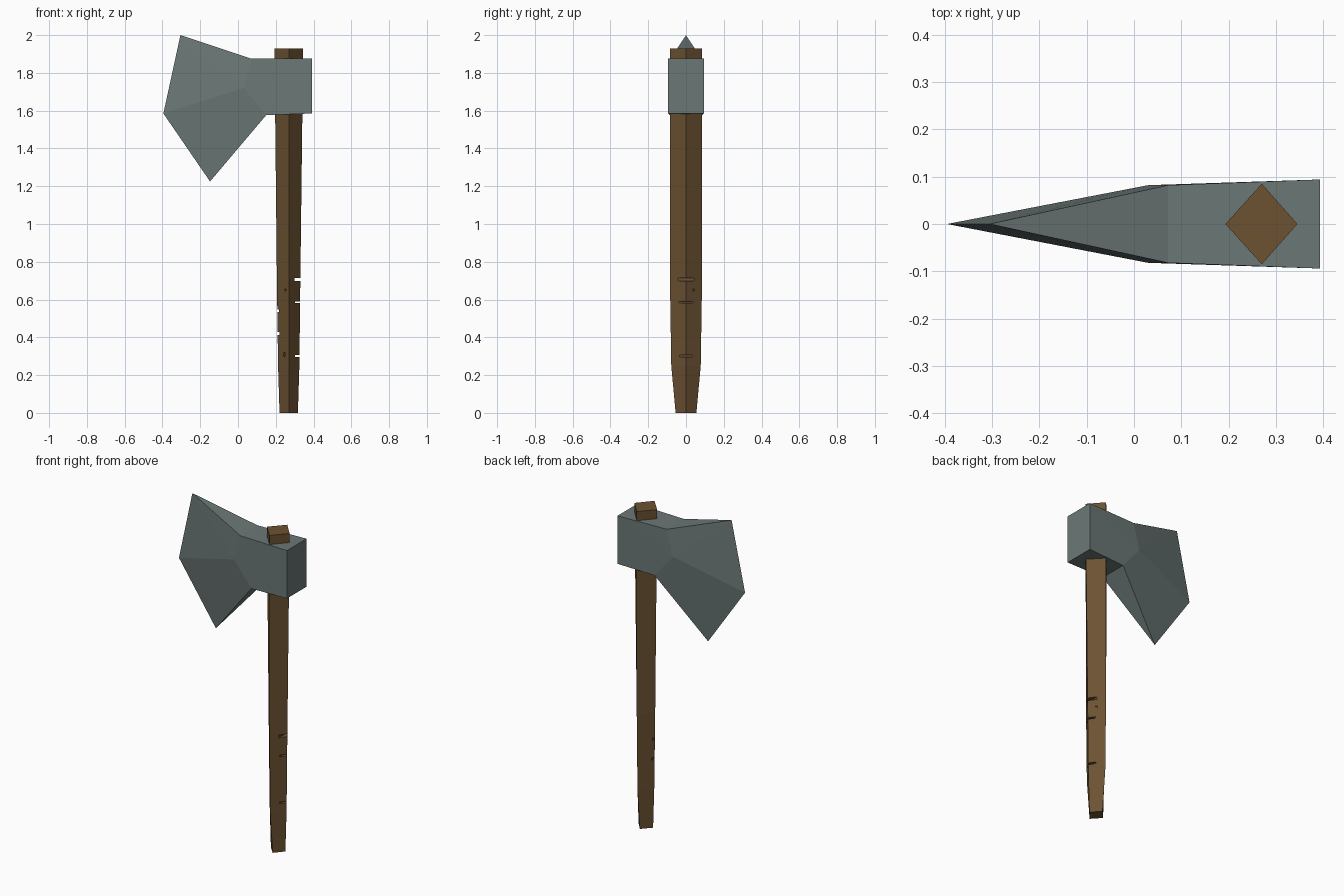
import bpy, bmesh, math
from mathutils import Matrix

if "Cube" in bpy.data.objects:
    bpy.data.objects.remove(bpy.data.objects["Cube"])


def material(name, rgb):
    m = bpy.data.materials.new(name)
    m.diffuse_color = (*rgb, 1)
    m.use_nodes = True
    m.node_tree.nodes["Principled BSDF"].inputs["Base Color"].default_value = m.diffuse_color
    return m


def add_object(name, bm, mat):
    bmesh.ops.recalc_face_normals(bm, faces=bm.faces[:])
    me = bpy.data.meshes.new(name)
    bm.to_mesh(me)
    bm.free()
    me.materials.append(mat)
    ob = bpy.data.objects.new(name, me)
    bpy.context.collection.objects.link(ob)
    return ob


wood = material("brown wood", (0.15, 0.084, 0.032))
steel = material("grey steel", (0.148, 0.187, 0.183))

# Handle: tapered diamond section lofted through (z, left x, right x, half depth)
CX = 0.27
bm = bmesh.new()
rings = []
for z, x0, x1, d in [(0, 0.22, 0.317, 0.055), (0.25, 0.212, 0.325, 0.078),
                     (0.7, 0.206, 0.33, 0.085), (1.93, 0.193, 0.345, 0.085)]:
    rings.append([bm.verts.new(p) for p in
                  [(x1, 0, z), (CX, d, z), (x0, 0, z), (CX, -d, z)]])
for a, b in zip(rings, rings[1:]):
    for i in range(4):
        j = (i + 1) % 4
        bm.faces.new((a[i], a[j], b[j], b[i]))
bm.faces.new(rings[0][::-1])
bm.faces.new(rings[-1])
handle = add_object("handle", bm, wood)

# Notches and chips worn into the handle: (x, y, z, width, depth, height, turn)
bm = bmesh.new()
for x, y, z, w, dep, h, turn in [
        (0.330, 0, 0.706, 0.2, 0.06, 0.016, 0), (0.328, 0, 0.586, 0.2, 0.05, 0.010, 0),
        (0.326, 0, 0.302, 0.2, 0.05, 0.010, 0), (0.206, 0, 0.54, 0.2, 0.022, 0.014, 0),
        (0.208, 0, 0.42, 0.2, 0.026, 0.014, 0), (0.243, -0.047, 0.31, 0.03, 0.014, 0.022, -50),
        (0.25, -0.060, 0.65, 0.018, 0.012, 0.010, -50),
        (0.303, 0.043, 0.65, 0.02, 0.012, 0.012, -50)]:
    bmesh.ops.create_cube(bm, size=1, matrix=Matrix.Translation((x, y, z))
                          @ Matrix.Rotation(math.radians(turn), 4, 'Z')
                          @ Matrix.Diagonal((dep, w, h, 1)))
cutter = add_object("notch_cutter", bm, wood)
cutter.hide_render = True
cutter.display_type = 'WIRE'
mod = handle.modifiers.new("notches", 'BOOLEAN')
mod.operation = 'DIFFERENCE'
mod.solver = 'EXACT'
mod.object = cutter

# Axe head: two cheeks meeting at a sharp cutting edge (y = 0)
bm = bmesh.new()
edge = [bm.verts.new((x, 0, z)) for x, z in
        [(-0.305, 2.0), (-0.395, 1.585), (-0.148, 1.225)]]
top, bit, low = edge
cheeks = []
for s in (-1, 1):
    c = [bm.verts.new((x, s * y, z)) for x, y, z in
         [(0.393, 0.094, 1.875), (0.072, 0.082, 1.875), (0.03, 0.082, 1.72),
          (0.15, 0.086, 1.577), (0.393, 0.094, 1.585)]]
    cheeks.append(c)
    for f in [(c[0], c[1], c[2]), (c[0], c[2], c[4]), (c[2], c[3], c[4]),
              (c[1], top, c[2]), (top, bit, c[2]), (bit, low, c[2]),
              (low, c[3], c[2])]:
        bm.faces.new(f)
a, b = cheeks
for f in [(a[0], a[1], b[1], b[0]), (a[3], a[4], b[4], b[3]),
          (a[4], a[0], b[0], b[4]), (a[1], top, b[1]), (a[3], low, b[3])]:
    bm.faces.new(f)
add_object("axe_head", bm, steel)
